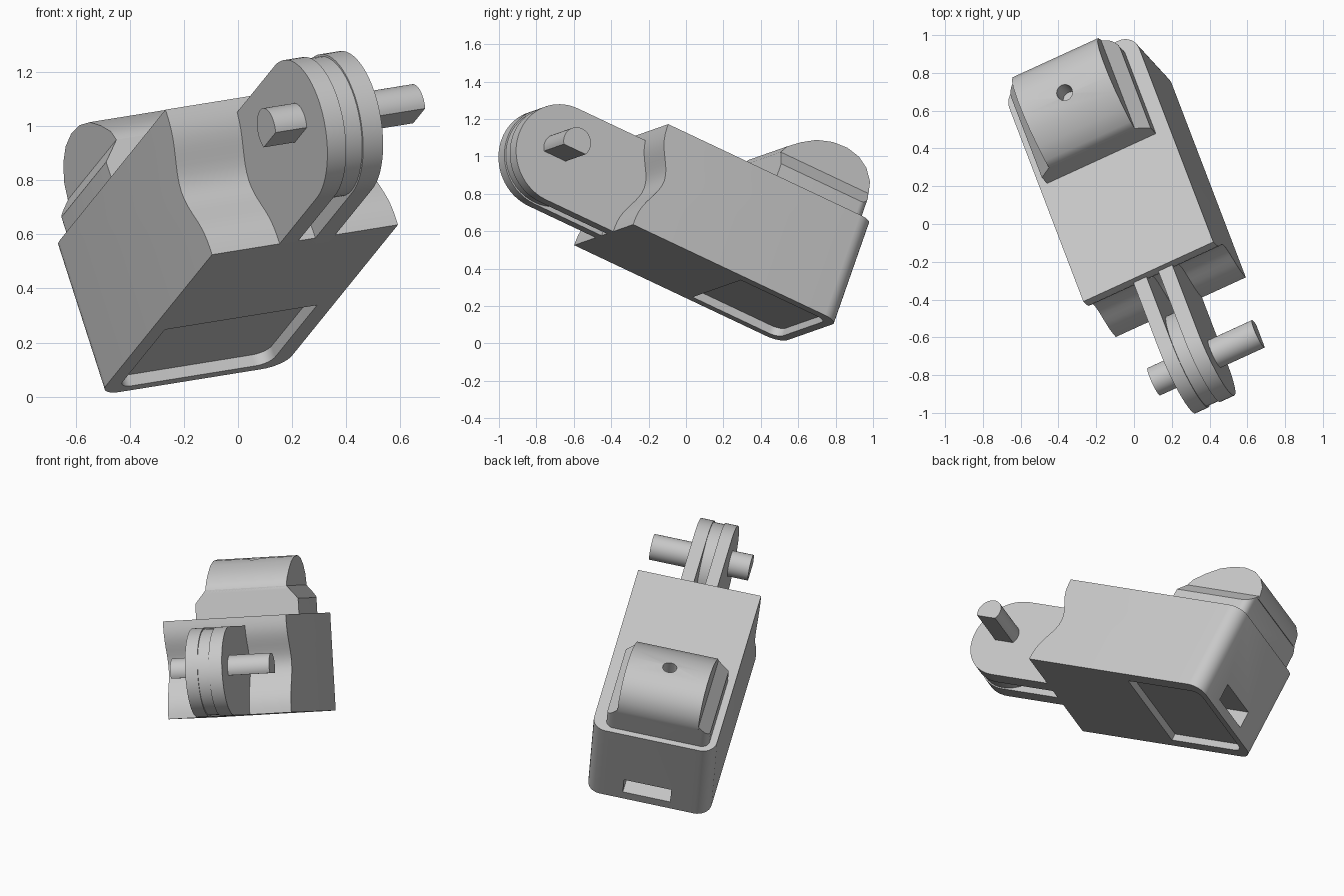
import bpy, bmesh
from math import sin, cos, pi, radians
from mathutils import Matrix, Vector

if "Cube" in bpy.data.objects:
    bpy.data.objects.remove(bpy.data.objects["Cube"])

# Tilted frame of the whole device: width, length and height directions
length_dir = Vector((-.327, .855, -.404)).normalized()
width_dir = Vector((.898, .416, .143))
width_dir = (width_dir - length_dir * width_dir.dot(length_dir)).normalized()
height_dir = width_dir.cross(length_dir)
frame = Matrix((width_dir, length_dir, height_dir)).transposed().to_4x4()
frame.translation = (-.096, -.598, .525)

grey = bpy.data.materials.new("light grey")
grey.use_nodes = True
grey.diffuse_color = (.58, .58, .58, 1)
grey.node_tree.nodes["Principled BSDF"].inputs["Base Color"].default_value = (.58, .58, .58, 1)


def prism(name, profile, axis, lo, hi, rear_radius=0):
    """Extrude a 2D profile along x, y or z; optionally round the upright rear edges."""
    place = {"x": lambda a, b, t: (t, a, b),
             "y": lambda a, b, t: (a, t, b),
             "z": lambda a, b, t: (a, b, t)}[axis]
    bm = bmesh.new()
    ends = [[bm.verts.new(place(a, b, t)) for a, b in profile] for t in (lo, hi)]
    bm.faces.new(ends[0])
    bm.faces.new(ends[1])
    n = len(profile)
    for i in range(n):
        j = (i + 1) % n
        bm.faces.new((ends[0][i], ends[0][j], ends[1][j], ends[1][i]))
    bmesh.ops.recalc_face_normals(bm, faces=bm.faces)
    if rear_radius:
        rear = max(v.co.y for v in bm.verts)
        upright = []
        for e in bm.edges:
            p, q = (v.co for v in e.verts)
            if min(p.y, q.y) > rear - .001 and abs(p.x - q.x) < .001:
                upright.append(e)
        bmesh.ops.bevel(bm, geom=upright, offset=rear_radius, segments=8,
                        profile=.5, affect="EDGES")
    mesh = bpy.data.meshes.new(name)
    bm.to_mesh(mesh)
    bm.free()
    mesh.materials.append(grey)
    ob = bpy.data.objects.new(name, mesh)
    ob.matrix_world = frame
    bpy.context.collection.objects.link(ob)
    return ob


def select(ob):
    bpy.ops.object.select_all(action="DESELECT")
    ob.select_set(True)
    bpy.context.view_layer.objects.active = ob


def cut(ob, cutter):
    mod = ob.modifiers.new("cut", "BOOLEAN")
    mod.operation = "DIFFERENCE"
    mod.solver = "EXACT"
    mod.object = cutter
    cutter.hide_render = True
    select(ob)
    bpy.ops.object.modifier_apply(modifier=mod.name)
    bpy.data.objects.remove(cutter)


def rect(a, b, c, d):
    return [(a, c), (b, c), (b, d), (a, d)]


def arc(cx, cy, r, start, end, n):
    return [(cx + r * cos(radians(start + (end - start) * i / n)),
             cy + r * sin(radians(start + (end - start) * i / n))) for i in range(n + 1)]


parts = []

# Body with a scooped front, rounded rear corners, bottom recess and rear port
W, L, H = .765, 1.29, .594
scoop = [(.085 * sin(pi * i / 20) ** 3, H * (1 - i / 20)) for i in range(21)]
body = prism("body", scoop + [(L, 0), (L, H)], "x", 0, W, .09)
cut(body, prism("recess_cutter", rect(.064, .69, .71, 1.245), "z", -.1, .045, .06))
cut(body, prism("port_cutter", rect(.24, .535, .06, .175), "y", 1.0, 1.5))
parts.append(body)

# Rear cap: shouldered base with a domed top and a small round hole
base = prism("cap_base", [(.045, .58), (.685, .58), (.685, .69), (.617, .77), (.113, .77), (.045, .69)],
             "y", .71, 1.255, .05)
dome = prism("cap_dome", [(.71, .75), (.71, .77), (.735, .815), (.8, .868), (.88, .918), (.97, .946),
                          (1.06, .952), (1.14, .934), (1.2, .895), (1.245, .835), (1.26, .77), (1.26, .75)],
             "x", .113, .617)
cut(dome, prism("hole_cutter", arc(.363, .99, .043, 0, 345, 23), "z", .83, 1.1))
parts += [base, dome]

# Front hinge: two round-ended plates with a disc between them
R, HINGE = .27, -.42
tab = arc(HINGE, R, R, 90, 270, 32) + [(.12, 0), (.12, 2 * R)]
parts.append(prism("hinge_plate_right", tab, "x", .278, .355))
parts.append(prism("hinge_plate_left", tab, "x", .425, .507))
parts.append(prism("hinge_disc", arc(HINGE, R, R * .97, 0, 352.5, 47), "x", .355, .425))

# Hinge pin, flat on its underside
parts.append(prism("hinge_pin", arc(-.455, .285, .08, -32, 212, 28), "x", .15, .765))

for ob in parts:
    select(ob)
    bpy.ops.object.shade_smooth_by_angle(angle=radians(32))
